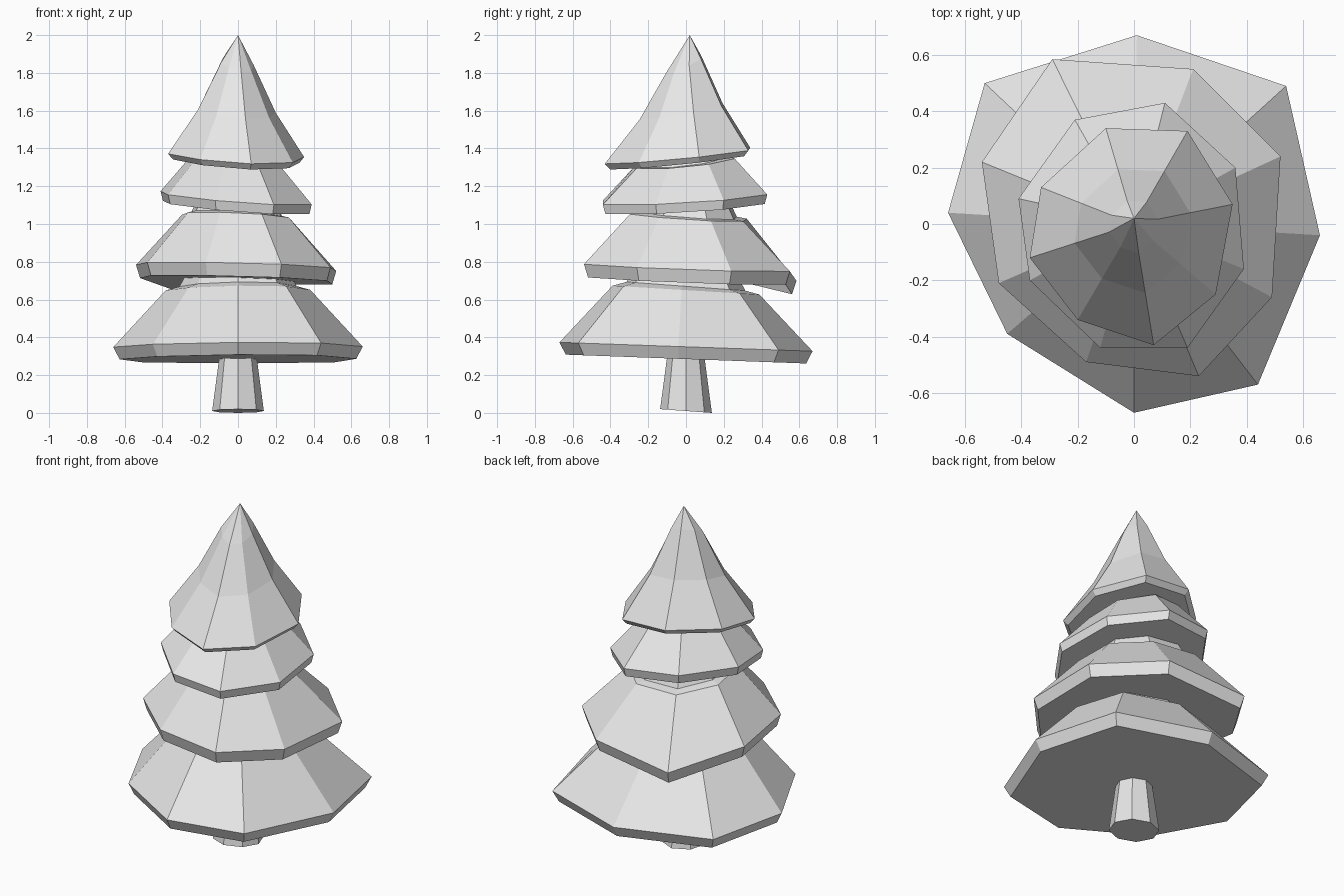
import bpy
import bmesh
import math

cube = bpy.data.objects.get("Cube")
if cube:
    bpy.data.objects.remove(cube, do_unlink=True)

# Single plain material
grey = bpy.data.materials.new("light_grey")
grey.use_nodes = True
colour = (0.8, 0.8, 0.8, 1.0)
grey.diffuse_color = colour
grey.node_tree.nodes["Principled BSDF"].inputs["Base Color"].default_value = colour


def lofted_part(name, outline, rings, tilt=(0, 0), apex=None, droop=None):
    """Loft scaled copies of an outline upward; tilt leans every ring."""
    bm = bmesh.new()
    loops = []
    for scale, height in rings:
        loop = []
        for index, (x, y) in enumerate(outline):
            z = height + tilt[0] * x + tilt[1] * y
            # A sagging branch tip only lowers the wide rim rings
            if droop and index == droop[0] and scale > 0.8:
                z -= droop[1]
            loop.append(bm.verts.new((x * scale, y * scale, z)))
        loops.append(loop)

    count = len(outline)
    for lower, upper in zip(loops, loops[1:]):
        for i in range(count):
            j = (i + 1) % count
            bm.faces.new((lower[i], lower[j], upper[j], upper[i]))
    bm.faces.new(loops[0])

    # Close with a point or a flat cap
    top = loops[-1]
    if apex:
        tip = bm.verts.new(apex)
        for i in range(count):
            bm.faces.new((top[i], top[(i + 1) % count], tip))
    else:
        bm.faces.new(top)

    bmesh.ops.recalc_face_normals(bm, faces=bm.faces)
    mesh = bpy.data.meshes.new(name)
    bm.to_mesh(mesh)
    bm.free()
    mesh.materials.append(grey)
    part = bpy.data.objects.new(name, mesh)
    bpy.context.collection.objects.link(part)
    return part


# Trunk: tapered octagon with a slightly tilted foot
octagon = [(math.sin(k * math.pi / 4), -math.cos(k * math.pi / 4)) for k in range(8)]
lofted_part("trunk", octagon, [(0.137, 0.01), (0.085, 0.4)], tilt=(0, -0.01))

# Lowest and widest branch tier
lofted_part(
    "bottom_branches",
    [(0.01, 0.67), (0.54, 0.49), (0.66, -0.04), (0.44, -0.57),
     (0, -0.67), (-0.45, -0.39), (-0.66, 0.04), (-0.53, 0.5)],
    [(0.95, 0.285), (1, 0.35), (0.58, 0.65), (0.47, 0.67), (0.38, 0.78)],
    tilt=(0, -0.035),
)

# Second tier, with one sagging tip at the back
lofted_part(
    "lower_branches",
    [(-0.29, 0.585), (0.21, 0.55), (0.52, 0.24), (0.49, -0.26),
     (0.23, -0.54), (-0.17, -0.49), (-0.48, -0.21), (-0.54, 0.22)],
    [(0.96, 0.705), (1, 0.775), (0.55, 1.04), (0.46, 1.05), (0.38, 1.15)],
    tilt=(-0.03, -0.035),
    droop=(0, 0.065),
)

# Third tier
lofted_part(
    "upper_branches",
    [(0.11, 0.43), (0.36, 0.2), (0.39, -0.16), (0.19, -0.44),
     (-0.12, -0.44), (-0.37, -0.2), (-0.41, 0.09), (-0.21, 0.37)],
    [(0.97, 1.09), (1, 1.14), (0.6, 1.33), (0.5, 1.335), (0.4, 1.4)],
    tilt=(-0.07, 0.055),
)

# Pointed crown with a slightly concave flare
lofted_part(
    "crown",
    [(-0.1, 0.34), (0.19, 0.33), (0.35, 0.07), (0.29, -0.25),
     (0.07, -0.43), (-0.2, -0.34), (-0.37, -0.12), (-0.33, 0.13)],
    [(0.93, 1.335), (1, 1.365), (0.57, 1.6), (0.24, 1.85)],
    tilt=(-0.05, 0.1),
    apex=(0, 0.02, 2),
)
